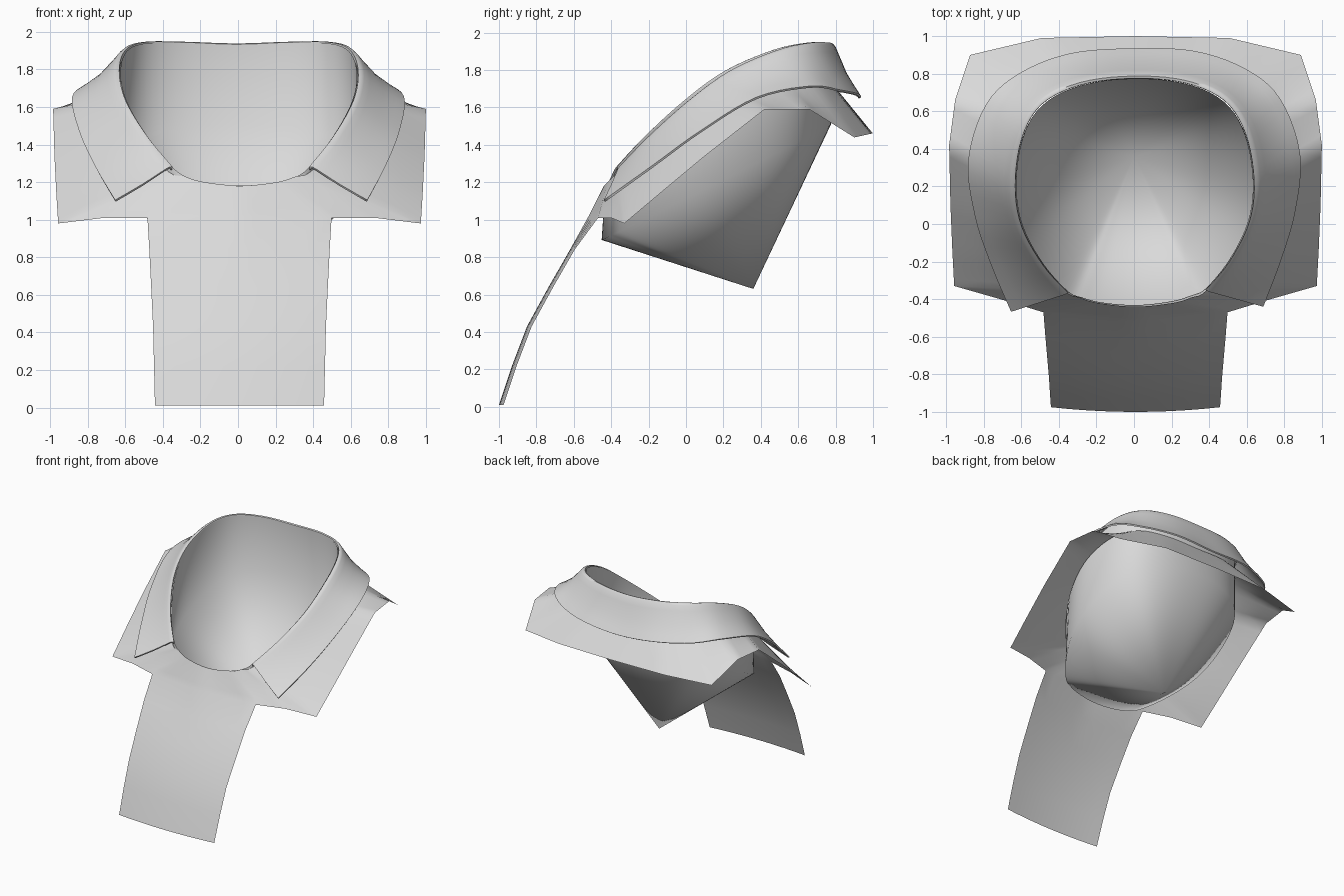
import bpy
import bmesh
import math
from mathutils import Vector

cube = bpy.data.objects.get("Cube")
if cube:
    bpy.data.objects.remove(cube, do_unlink=True)

cloth = bpy.data.materials.new("light_grey_cloth")
cloth.use_nodes = True
GREY = (0.7, 0.7, 0.7, 1.0)
cloth.diffuse_color = GREY
cloth.node_tree.nodes["Principled BSDF"].inputs["Base Color"].default_value = GREY

STEPS = 5  # subdivisions between two stations


def vecs(points):
    return [Vector(p) for p in points]


def beyond(point, neighbour):
    """Neighbour across the centre plane, or the end point itself."""
    if abs(point.x) < 1e-5:
        return Vector((-neighbour.x, neighbour.y, neighbour.z))
    return point


def extended(pts):
    return [beyond(pts[0], pts[1])] + pts + [beyond(pts[-1], pts[-2])]


def resample(pts, smooth=True):
    """Subdivide a path, either as a rounded curve or as straight pieces."""
    ext = extended(pts)
    out = []
    for a, b, c, d in zip(ext, ext[1:], ext[2:], ext[3:]):
        for k in range(STEPS):
            t = k / STEPS
            if smooth:
                out.append(b + (c - a) * (t / 2)
                           + (a * 2 - b * 5 + c * 4 - d) * (t * t / 2)
                           + (b * 3 - a - c * 3 + d) * (t ** 3 / 2))
            else:
                out.append(b.lerp(c, t))
    return out + [pts[-1].copy()]


def relax(pts, rounds):
    """Even out the kinks of a path."""
    for _ in range(rounds):
        ext = extended(pts)
        pts = [(a + b * 2 + c) / 4 for a, b, c in zip(ext, ext[1:], ext[2:])]
    return pts


def blend(row_a, row_b, t, lift=0.0):
    """Row between two rows, with a lift that fades out towards the front."""
    n = len(row_a) - 1
    return [a.lerp(b, t) + Vector((0, 0, lift * (1 - 0.8 * j / n)))
            for j, (a, b) in enumerate(zip(row_a, row_b))]


def sheet(name, grids, thickness=0.0, sharp=60, turn=0.0):
    """Skin rows of points into one mirrored cloth sheet."""
    bm = bmesh.new()
    for rows in grids:
        grid = [[bm.verts.new(p) for p in row] for row in rows]
        for r, s in zip(grid, grid[1:]):
            for j in range(len(r) - 1):
                bm.faces.new((r[j], r[j + 1], s[j + 1], s[j]))
    bmesh.ops.remove_doubles(bm, verts=bm.verts, dist=0.0005)
    for face in bm.faces:
        face.smooth = True
    # Crisp hems, soft centre seam
    for edge in bm.edges:
        at_centre = all(abs(v.co.x) < 1e-4 for v in edge.verts)
        crease = len(edge.link_faces) == 2 and edge.calc_face_angle() > math.radians(sharp)
        edge.smooth = not (crease or edge.is_boundary and not at_centre)
    mesh = bpy.data.meshes.new(name)
    bm.to_mesh(mesh)
    bm.free()
    mesh.materials.append(cloth)
    obj = bpy.data.objects.new(name, mesh)
    bpy.context.collection.objects.link(obj)
    # The garment sits slightly off centre
    obj.location.x = 0.008
    obj.rotation_euler.z = turn
    mirror = obj.modifiers.new("mirror", 'MIRROR')
    mirror.merge_threshold = 0.002
    if thickness:
        solid = obj.modifiers.new("thickness", 'SOLIDIFY')
        solid.thickness = thickness
        solid.offset = 0


# Stations run from the centre back, round the +x side, to the front
fold = vecs([(0, .78, 1.93), (.28, .75, 1.94), (.49, .65, 1.94), (.6, .47, 1.9),
             (.64, .22, 1.79), (.61, 0, 1.63), (.5, -.21, 1.44), (.37, -.36, 1.28)])
collar_edge = vecs([(0, .93, 1.65), (.33, .91, 1.67), (.6, .81, 1.69), (.78, .65, 1.71),
                    (.88, .36, 1.65), (.85, .06, 1.47), (.77, -.2, 1.28), (.67, -.45, 1.1)])
throat = vecs([(.3, -.39, 1.23), (.2, -.42, 1.2), (0, -.44, 1.18)])
hem = vecs([(0, 1, 1.46), (.5, .99, 1.46), (.88, .9, 1.44), (.96, .66, 1.59),
            (.992, .42, 1.59), (.985, .1, 1.34), (.975, -.14, 1.14), (.965, -.33, .98),
            (.72, -.4, 1.01), (.49, -.47, 1.01), (0, -.52, 1.02)])

# Folded collar: inner stand, rolled crest, fall that dips towards the hem
inner, outer = resample(fold), resample(collar_edge)
sheet("collar", [[
    [p - Vector((0, 0, 0.015)) for p in inner],
    inner,
    blend(inner, outer, 0.04, 0.014),
    blend(inner, outer, 0.1, 0.018),
    blend(inner, outer, 0.22, 0.008),
    blend(inner, outer, 0.5, -0.015),
    blend(inner, outer, 0.8, -0.008),
    outer,
]], thickness=0.012, turn=0.02)

# Yoke lying under the collar, with the front bib hanging from it
neck = fold + throat
drops = [.2, .19, .17, .15, .13, .11, .07, .03, 0, 0, 0]
seam = [p - Vector((0, 0, d)) for p, d in zip(neck, drops)]
seam_row, hem_row = resample(seam), resample(hem, smooth=False)
yoke = [blend(seam_row, hem_row, k / 4) for k in range(5)]

bib = [hem_row[-STEPS - 1:]]
for half_width, y, z in [(.48, -.61, .84), (.47, -.725, .64), (.46, -.84, .43),
                         (.455, -.92, .22), (.45, -.99, .01)]:
    row = []
    for j in range(STEPS + 1):
        u = 1 - j / STEPS
        row.append(Vector((half_width * u, y + 0.025 * u * u - 0.01, z)))
    bib.append(row)
sheet("yoke_and_bib", [yoke, bib])

# Neck lining: an upright wall cut off by a sloping plane, closed by a cone
rim = relax(resample(neck), 2)
lining_top = [Vector((p.x * 0.985, p.y - (p.y - 0.17) * 0.012, p.z)) for p in rim]
wall = [Vector((p.x, p.y * 1.01 - 0.01, 0.88 + 0.508 * (p.y + 0.46))) for p in relax(rim, 4)]
tip = [Vector((0, .36, .63))] * len(rim)
sheet("neck_lining", [[tip, wall, lining_top]], sharp=180, turn=0.02)
